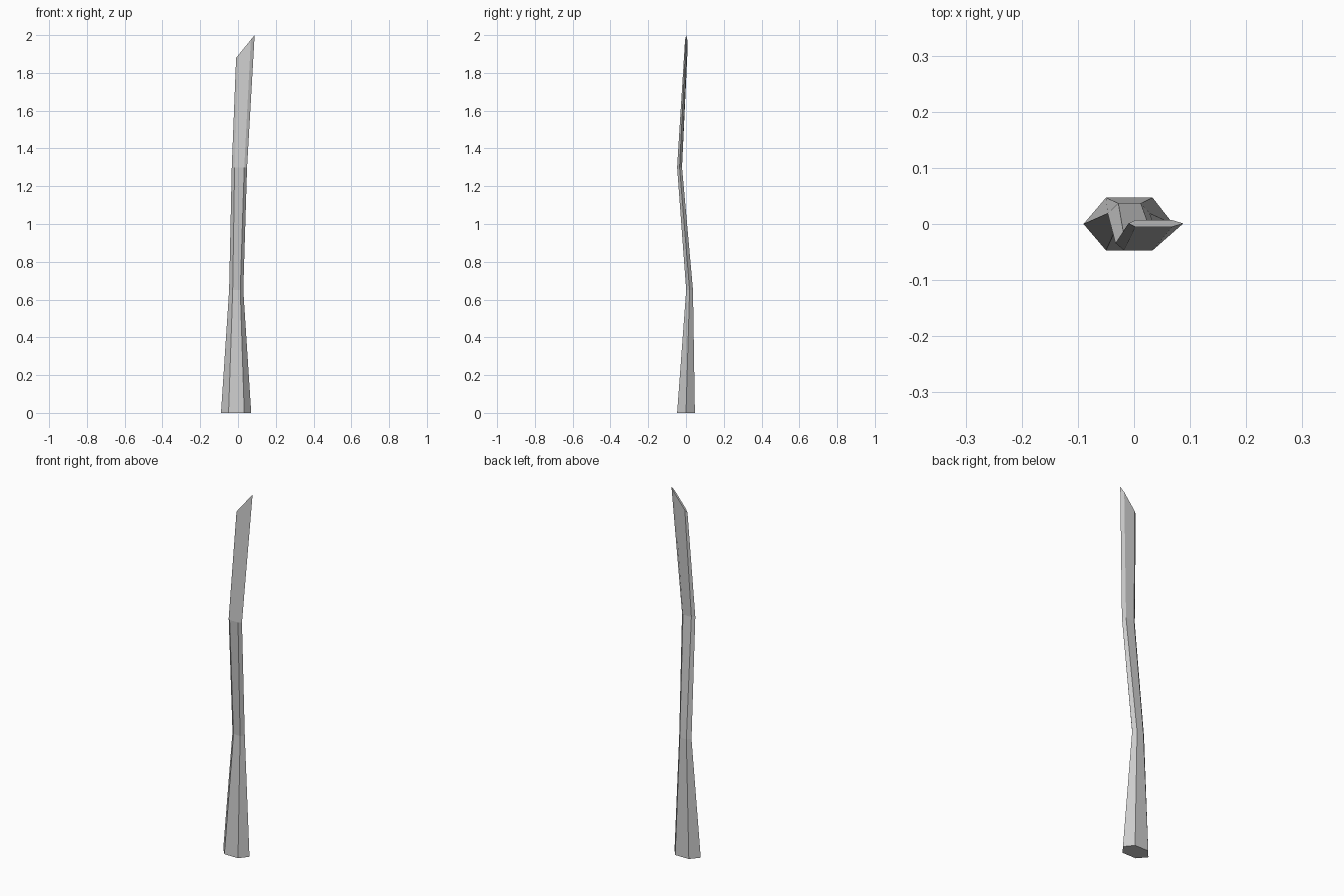
import bpy, bmesh

if "Cube" in bpy.data.objects:
    bpy.data.objects.remove(bpy.data.objects["Cube"])

# Hexagonal sections: left tip x, left flat x, right flat x, right tip x, centre y, half depth, left z, right z
SECTIONS = [
    (-0.09, -0.05, 0.033, 0.07, 0.0, 0.047, 0.0, 0.0),
    (-0.047, -0.028, 0.012, 0.028, 0.019, 0.018, 0.65, 0.65),
    (-0.033, -0.018, 0.033, 0.048, -0.034, 0.013, 1.3, 1.3),
    (-0.01, 0.002, 0.068, 0.088, 0.001, 0.006, 1.88, 2.0),
]


def section_ring(bm, x0, x1, x2, x3, cy, h, z0, z1):
    points = [(x0, 0), (x1, -h), (x2, -h), (x3, 0), (x2, h), (x1, h)]
    return [bm.verts.new((x, cy + dy, z0 + (z1 - z0) * (x - x0) / (x3 - x0)))
            for x, dy in points]


# Crooked stake lofted through the sections, with a slanted cut at the top
bm = bmesh.new()
rings = [section_ring(bm, *s) for s in SECTIONS]
for low, high in zip(rings, rings[1:]):
    for i in range(6):
        j = (i + 1) % 6
        bm.faces.new((low[i], low[j], high[j], high[i]))
bm.faces.new(rings[0][::-1])
bm.faces.new(rings[-1])
bmesh.ops.recalc_face_normals(bm, faces=bm.faces)

mesh = bpy.data.meshes.new("wooden_stake")
bm.to_mesh(mesh)
bm.free()
bpy.context.collection.objects.link(bpy.data.objects.new("wooden_stake", mesh))
